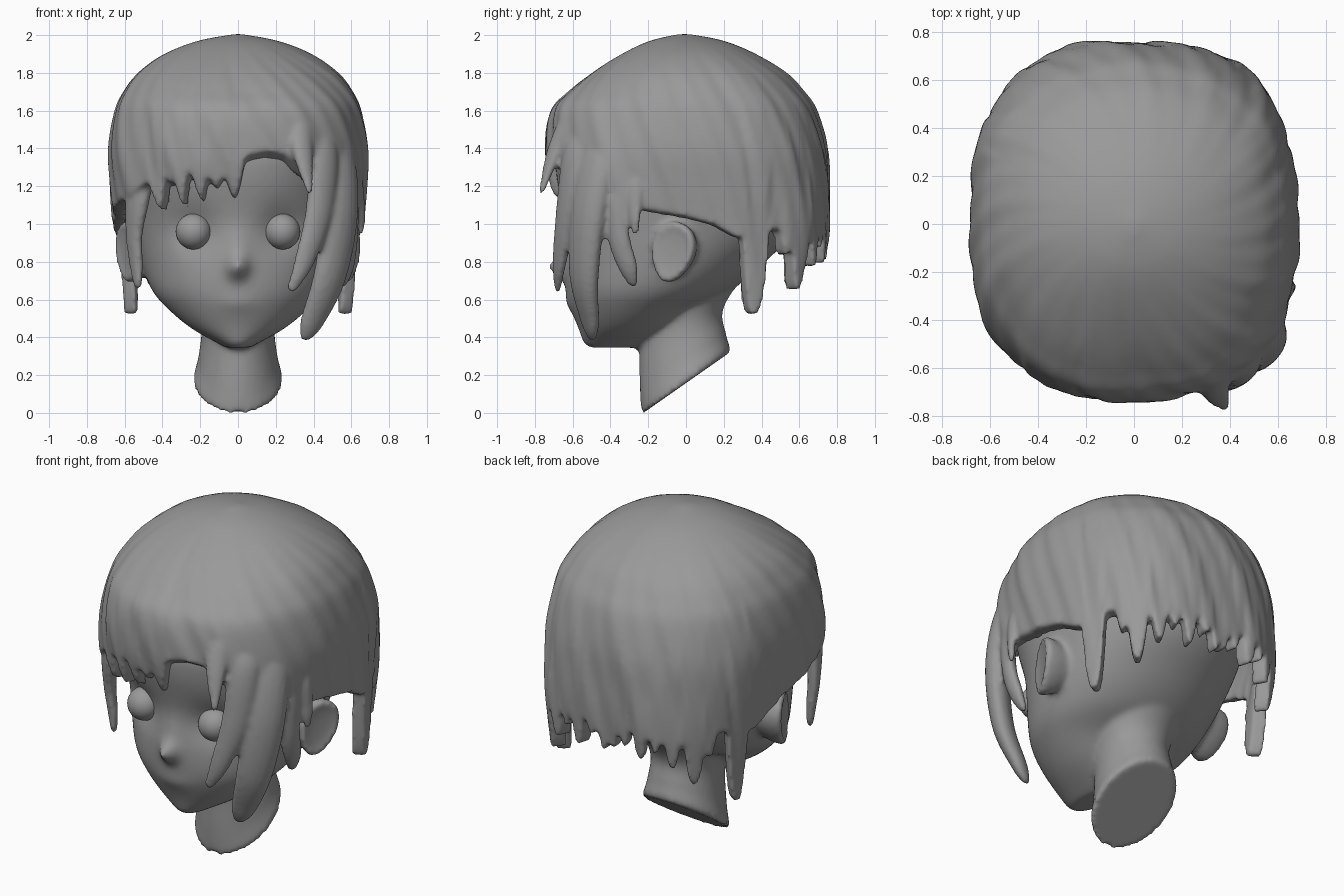
import bpy, bmesh, math
from math import sin, cos, pi, exp
from mathutils import Vector, Matrix

if "Cube" in bpy.data.objects:
    bpy.data.objects.remove(bpy.data.objects["Cube"])

clay = bpy.data.materials.new("clay_grey")
clay.use_nodes = True
GREY = (0.32, 0.32, 0.32, 1)
clay.diffuse_color = GREY
clay.node_tree.nodes["Principled BSDF"].inputs["Base Color"].default_value = GREY


def spline(rows, n=6):
    """Smooth curve through rows of numbers."""
    out = []
    for i in range(len(rows) - 1):
        a, b, c, d = (rows[max(0, min(len(rows) - 1, i + k))] for k in (-1, 0, 1, 2))
        for s in range(n):
            t = s / n
            out.append([q + t / 2 * (r - p + t * (2*p - 5*q + 4*r - s4 + t * (3*(q - r) + s4 - p)))
                        for p, q, r, s4 in zip(a, b, c, d)])
    return out + [list(rows[-1])]


def lookup(rows, x):
    """Linear reading of a table whose first column rises."""
    for a, b in zip(rows, rows[1:]):
        if x <= b[0]:
            t = max(0, (x - a[0]) / (b[0] - a[0]))
            return [p + t * (q - p) for p, q in zip(a[1:], b[1:])]
    return list(rows[-1][1:])


def oval(a, hw, yf, ym, yb, p=2.0):
    """Point of an egg-shaped section; angle 0 is the front, +90 the left."""
    s, c = sin(a), cos(a)
    x = hw * math.copysign(abs(s) ** (2 / p), s)
    y = abs(c) ** (2 / p) * ((yf if c > 0 else yb) - ym) + ym
    return x, y


def loft(bm, rings):
    """Closed skin over a list of point rings."""
    vs = [[bm.verts.new(p) for p in r] for r in rings]
    n = len(vs[0])
    for lo, hi in zip(vs, vs[1:]):
        for i in range(n):
            bm.faces.new((lo[i], lo[(i + 1) % n], hi[(i + 1) % n], hi[i]))
    bm.faces.new(vs[0][::-1])
    bm.faces.new(vs[-1])


def finish(name, bm, voxel=None):
    bmesh.ops.recalc_face_normals(bm, faces=bm.faces)
    me = bpy.data.meshes.new(name)
    bm.to_mesh(me)
    bm.free()
    me.materials.append(clay)
    me.polygons.foreach_set("use_smooth", [True] * len(me.polygons))
    ob = bpy.data.objects.new(name, me)
    bpy.context.collection.objects.link(ob)
    if voxel:
        rm = ob.modifiers.new("blend", "REMESH")
        rm.mode, rm.voxel_size, rm.use_smooth_shade = "VOXEL", voxel, True
        sm = ob.modifiers.new("soften", "SMOOTH")
        sm.factor, sm.iterations = 0.5, 5


def turn(n):
    return [2 * pi * i / n for i in range(n)]


# Skull and face: z, half width, front, widest, back, squareness
HEAD = [(.345, .06, -.5, -.38, -.22, 2), (.37, .11, -.54, -.36, -.15, 2), (.45, .25, -.57, -.32, -.05, 2),
        (.55, .37, -.61, -.25, .05, 2), (.65, .455, -.635, -.18, .24, 2), (.8, .51, -.64, -.1, .42, 2),
        (1.0, .55, -.635, -.05, .6, 2.05), (1.25, .59, -.685, 0, .65, 2.15), (1.4, .59, -.68, 0, .64, 2.2),
        (1.55, .53, -.6, 0, .55, 2), (1.7, .4, -.45, 0, .42, 2), (1.82, .15, -.18, 0, .18, 2)]
bm = bmesh.new()
loft(bm, [[(*oval(a, *r[1:]), r[0]) for a in turn(96)] for r in spline(HEAD)])

# Eye sockets, nose and lips are pushed into the face
for v in bm.verts:
    x, y, z = v.co
    if y < -.2:
        v.co.y += .05 * exp(-((abs(x) - .235) ** 2 + (z - .96) ** 2) / .014)
        v.co.y -= .085 * exp(-x * x / .0025 - (z - .77) ** 2 / .003)
        v.co.y -= .02 * exp(-x * x / .004 - (z - .86) ** 2 / .01)
        v.co.y -= .012 * exp(-x * x / .012 - (z - .58) ** 2 / .002)

# Neck with slanted cut: height, half width, front, middle, back, tilt
NECK = [(.158, .215, -.222, 0, .222, .7), (.172, .237, -.235, 0, .235, .7), (.3, .208, -.245, 0, .21, .6),
        (.5, .197, -.25, 0, .2, .3), (.75, .28, -.27, 0, .34, 0)]
rings = []
for r in spline(NECK):
    pts = [oval(a, *r[1:5]) for a in turn(48)]
    rings.append([(x, y, r[0] + r[5] * y) for x, y in pts])
loft(bm, rings)

# Cupped ears, mirrored
for side in (1, -1):
    place = Matrix.Translation((side * .57, -.065, .85)) @ Matrix.Rotation(-side * .42, 4, "Z") \
        @ Matrix.Rotation(-.25, 4, "X")
    cup = [(-.1, .7), (-.04, .9), (.01, 1), (.035, .97), (.04, .88), (.03, .7), (.025, .3)]
    loft(bm, [[place @ Vector((side * d, .12 * s * cos(a) * (1 + .2 * sin(a)), .165 * s * sin(a)))
               for a in turn(32)] for d, s in cup])
finish("head", bm, .016)

# Eyeballs
for name, side in (("left_eye", 1), ("right_eye", -1)):
    bm = bmesh.new()
    bmesh.ops.create_uvsphere(bm, u_segments=32, v_segments=16, radius=.095,
                              matrix=Matrix.Translation((side * .235, -.55, .96)))
    finish(name, bm)

# Hair cap: z, half width, front, back, squareness; then hem height by angle from the front
CAP = spline([(.5, .64, -.58, .7, 2.8), (.8, .65, -.6, .745, 2.8), (1.0, .66, -.64, .76, 2.8),
              (1.2, .677, -.71, .757, 2.65), (1.4, .685, -.74, .742, 2.45), (1.6, .65, -.715, .685, 2.35),
              (1.7, .605, -.625, .62, 2.3), (1.8, .53, -.5, .53, 2.2), (1.9, .39, -.34, .37, 2.1),
              (1.97, .21, -.19, .2, 2), (2.005, .02, -.04, .02, 2)])
HEM = [(-180, .97), (-125, .97), (-113, .93), (-103, 1.0), (-90, 1.04), (-70, 1.1), (-50, 1.15), (-38, 1.24),
       (-30, 1.31), (-3, 1.29), (3, 1.36), (12, 1.39), (20, 1.37), (26, 1.3), (35, 1.22),
       (50, 1.12), (70, 1.08), (90, 1.04), (103, 1.0), (113, .93), (125, .97), (180, .97)]

# Points of the hem: x, y, half width, tip height, bluntness
FRINGE = [(-.44, -.62, .055, 1.08, 1.5), (-.37, -.66, .035, 1.22, 1.5), (-.31, -.68, .045, 1.1, 1.5),
          (-.21, -.72, .05, 1.13, 1.5), (-.12, -.73, .05, 1.2, 1.5), (-.02, -.75, .06, 1.14, 1.5)]
NAPE = [(.63, .385, .075, .52, 3), (.56, .56, .04, .84, 2), (.5, .63, .065, .65, 2.6), (.39, .69, .05, .77, 2.4),
        (.3, .72, .035, .87, 2), (.21, .74, .045, .79, 2.4), (.11, .75, .035, .88, 2), (.03, .76, .04, .81, 2.4)]
POINTS = FRINGE + NAPE + [(-x, y, w, tip + .02 * sin(40 * x), b) for x, y, w, tip, b in NAPE]


def hem(a):
    z = lookup(HEM, math.degrees(a))[0]
    lowest = z
    for x, y, w, tip, blunt in POINTS:
        gap = (a - math.atan2(x, -y) + pi) % (2 * pi) - pi
        d = abs(gap) * math.hypot(x, y) / w
        if d < 1:
            lowest = min(lowest, tip + (z - tip) * d ** blunt)
    return lowest


def cap_point(a, z, t):
    hw, yf, yb, p = lookup(CAP, z)
    s, c = sin(a), -cos(a)
    r = (abs(s / hw) ** p + abs(c / (yf if c < 0 else yb)) ** p) ** (-1 / p)
    swirl = a + .7 * (1 - t)
    r *= 1 + min(1, 2.5 * t) * (.007 * sin(13 * swirl) + .005 * sin(29 * swirl + 1) + .006 * sin(7 * swirl + 2))
    return Vector((r * s, r * c, z))


bm = bmesh.new()
LEVELS, COLUMNS = 44, 480
outer = []
hems = [(a - pi, hem(a - pi)) for a in turn(COLUMNS)]
for j in range(LEVELS + 1):
    t = j / LEVELS
    outer.append([cap_point(a, 2.005 - (2.005 - h) * t ** 1.5, t) for a, h in hems])
core = Vector((0, 0, .9))
inner = [[core + Vector((p.x * .89, p.y * .89, (p.z - .9) * (.9 if p.z > .9 else 1))) for p in r]
         for r in reversed(outer)]
loft(bm, outer + inner)


def lock(pts, rise=.16, flat=.6):
    """Tapered strand through (x, y, z, half width), its root sunk into the cap."""
    x, y, z, w = pts[0]
    rows = spline([(x * .86, y * .86, z + rise, w * .8)] + pts)
    rings = []
    for i, r in enumerate(rows):
        p = Vector(r[:3])
        d = (Vector(rows[min(i + 1, len(rows) - 1)][:3]) - Vector(rows[max(i - 1, 0)][:3])).normalized()
        side = d.cross(Vector((r[0], r[1], .2))).normalized()
        out = side.cross(d)
        rings.append([p + r[3] * (cos(a) * side + flat * sin(a) * out) for a in turn(16)])
    tip = rings[-1]
    mid = sum(tip, Vector()) / len(tip)
    rings.append([mid + (p - mid) * .5 + d * rows[-1][3] * .7 for p in tip])
    loft(bm, rings)


# Long locks framing the face
lock([(.53, -.46, 1.35, .11), (.54, -.52, 1.05, .115), (.485, -.54, .72, .1), (.395, -.51, .49, .07),
      (.36, -.5, .41, .04)])
lock([(.45, -.58, 1.38, .09), (.43, -.63, 1.07, .08), (.35, -.67, .8, .055), (.285, -.68, .66, .028)])
lock([(.58, -.37, 1.2, .07), (.59, -.36, .95, .065), (.58, -.31, .78, .055), (.56, -.28, .69, .032)])
lock([(.62, -.27, 1.25, .05), (.65, -.27, 1.05, .035), (.65, -.27, .96, .024)])
lock([(-.5, -.43, 1.38, .1), (-.53, -.45, 1.15, .085), (-.55, -.43, .95, .06), (-.54, -.42, .8, .048),
      (-.53, -.42, .68, .032)])

# Raised strands sweeping over the fringe
lock([(.24, -.41, 1.78, .06), (.33, -.58, 1.62, .06), (.34, -.69, 1.4, .06), (.38, -.765, 1.17, .02)], -.01)
lock([(.38, -.36, 1.73, .07), (.48, -.48, 1.55, .08), (.51, -.52, 1.2, .09)], -.01)
finish("hair", bm, .014)
